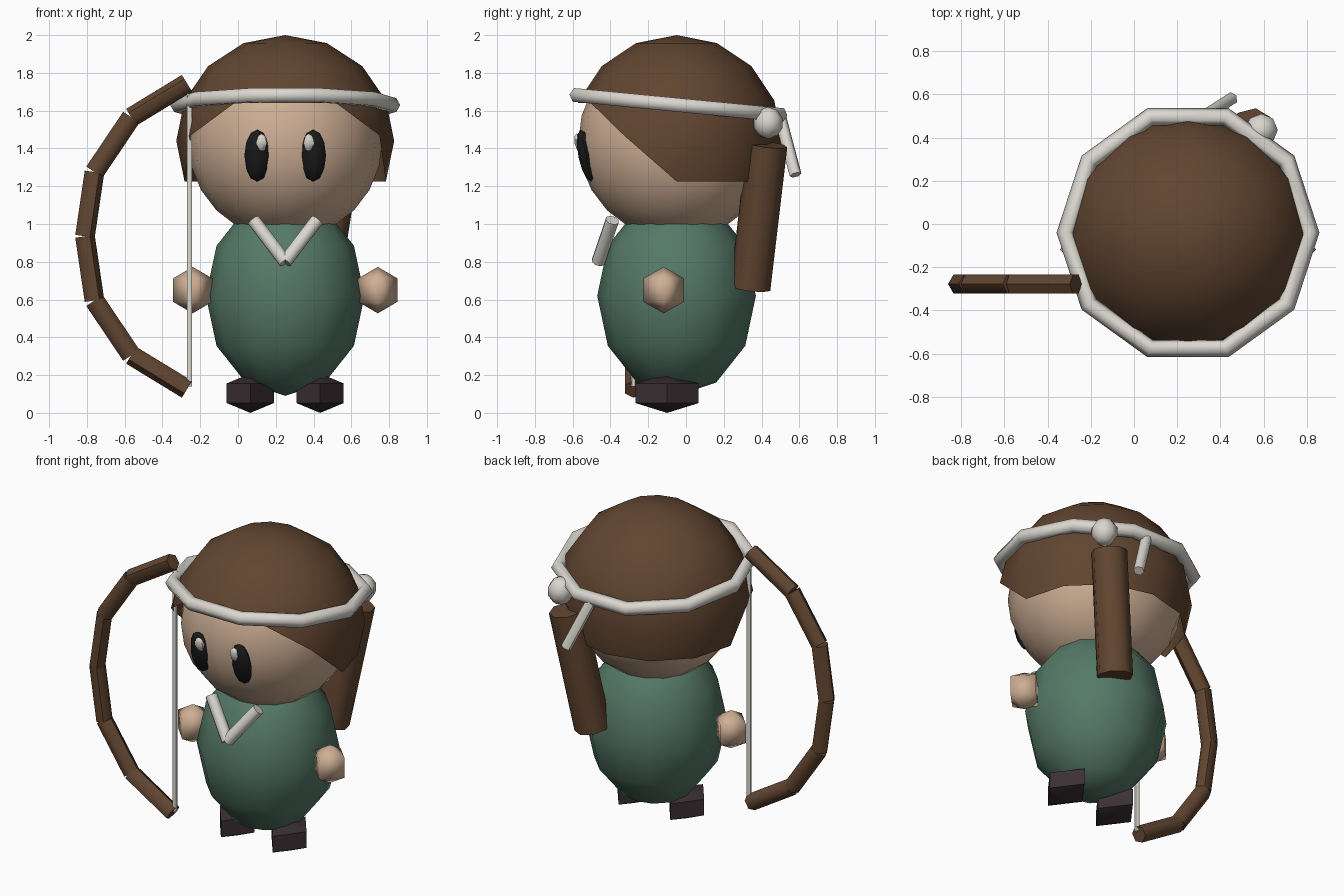
import bpy, bmesh, math
from mathutils import Vector, Matrix

cube = bpy.data.objects.get("Cube")
if cube:
    bpy.data.objects.remove(cube, do_unlink=True)


def material(name, r, g, b):
    m = bpy.data.materials.new(name)
    m.use_nodes = True
    m.diffuse_color = (r, g, b, 1)
    m.node_tree.nodes["Principled BSDF"].inputs["Base Color"].default_value = (r, g, b, 1)
    return m


BROWN = material("brown", 0.12, 0.06, 0.03)
SKIN = material("skin", 0.62, 0.43, 0.30)
GREEN = material("green", 0.09, 0.19, 0.135)
WHITE = material("off_white", 0.70, 0.68, 0.62)
BOOT = material("dark_boot", 0.045, 0.03, 0.035)
BLACK = material("black", 0.01, 0.01, 0.01)

CX, CY = 0.25, -0.05      # body axis
HEAD_Z = 1.44


def finish(bm, name, mat, angle=60):
    me = bpy.data.meshes.new(name)
    bmesh.ops.recalc_face_normals(bm, faces=bm.faces)
    bm.to_mesh(me)
    bm.free()
    ob = bpy.data.objects.new(name, me)
    bpy.context.collection.objects.link(ob)
    me.materials.append(mat)
    bpy.ops.object.select_all(action="DESELECT")
    ob.select_set(True)
    bpy.context.view_layer.objects.active = ob
    bpy.ops.object.shade_smooth_by_angle(angle=math.radians(angle))
    return ob


def ball(name, mat, centre, radii, segments=12, rings=8, tilt=0, angle=60):
    bm = bmesh.new()
    bmesh.ops.create_uvsphere(bm, u_segments=segments, v_segments=rings, radius=1)
    bm.transform(Matrix.LocRotScale(Vector(centre), Matrix.Rotation(tilt, 3, "X"), Vector(radii)))
    return finish(bm, name, mat, angle)


def rod(name, mat, a, b, radius, sides=8):
    a, b = Vector(a), Vector(b)
    bm = bmesh.new()
    bmesh.ops.create_cone(bm, cap_ends=True, segments=sides, radius1=radius,
                          radius2=radius, depth=(b - a).length)
    turn = (b - a).to_track_quat("Z", "Y").to_matrix().to_4x4()
    bm.transform(Matrix.Translation((a + b) / 2) @ turn)
    return finish(bm, name, mat)


# Body and head
ball("body", GREEN, (CX, CY, 0.62), (0.42, 0.42, 0.53), 12, 6)
ball("head", SKIN, (CX, CY, HEAD_Z), (0.515, 0.52, 0.52), 16, 12)

# Hair: a dome whose rim rises toward the face
R = 0.56
bm = bmesh.new()
bmesh.ops.create_uvsphere(bm, u_segments=12, v_segments=8, radius=R)
bmesh.ops.delete(bm, geom=[v for v in bm.verts if v.co.z < -0.5 * R], context="VERTS")
for v in bm.verts:
    front = -v.co.y / max(Vector(v.co.xy).length, 1e-6)
    rim = 0.2 if front > 0.8 else 0.03 if front > 0.4 else -1
    if v.co.z < rim - 0.001 and v.co.z < 0.9 * R:
        v.co.xy = Vector(v.co.xy).normalized() * math.sqrt(R * R - rim * rim)
        v.co.z = rim
bmesh.ops.remove_doubles(bm, verts=bm.verts, dist=0.005)
bmesh.ops.dissolve_degenerate(bm, dist=0.001, edges=bm.edges)
bm.transform(Matrix.Translation((CX, CY, HEAD_Z)) @ Matrix.Diagonal((1.03, 1, 1, 1)))
finish(bm, "hair", BROWN)

# Headband: a tilted ten-sided ring
bm = bmesh.new()
MAJOR, MINOR, TUBE = 10, 6, 0.042
grid = []
for i in range(MAJOR):
    a = math.tau * i / MAJOR
    row = []
    for j in range(MINOR):
        b = math.tau * j / MINOR
        r = 0.567 + TUBE * math.cos(b)
        row.append(bm.verts.new((r * math.cos(a), r * math.sin(a), TUBE * math.sin(b))))
    grid.append(row)
for i in range(MAJOR):
    for j in range(MINOR):
        k, l = (i + 1) % MAJOR, (j + 1) % MINOR
        bm.faces.new((grid[i][j], grid[k][j], grid[k][l], grid[i][l]))
bm.transform(Matrix.Translation((CX, -0.04, 1.63)) @ Matrix.Rotation(math.radians(-5.5), 4, "X"))
finish(bm, "headband", WHITE, 65)

# Knot, loose band end and ponytail at the back
ball("band_knot", WHITE, (0.59, 0.435, 1.535), (0.08, 0.08, 0.085), 8, 5)
rod("band_end", WHITE, (0.31, 0.49, 1.60), (0.45, 0.58, 1.26), 0.032, 6)
rod("ponytail", BROWN, (0.55, 0.43, 1.42), (0.43, 0.34, 0.66), 0.108, 8)

# Parts in left and right pairs
for side, s in (("right", -1), ("left", 1)):
    ball(side + "_hand", SKIN, (CX + s * 0.49, -0.118, 0.65), (0.121, 0.125, 0.123), 4, 3, angle=95)
    ball(side + "_foot", BOOT, (CX + s * 0.185, -0.1, 0.104), (0.144, 0.193, 0.104), 4, 3, angle=60)
    ball(side + "_eye", BLACK, (CX + s * 0.148, -0.53, 1.362), (0.068, 0.04, 0.14), 8, 6, 0.2)
    ball(side + "_eye_glint", WHITE, (CX + s * 0.125, -0.57, 1.43), (0.032, 0.02, 0.05), 6, 4, 0.2)
    rod(side + "_collar", WHITE, (CX + s * 0.168, -0.39, 1.02), (CX, -0.465, 0.80), 0.037)

# Bow: straight limbs along an arc, with a string
BOW_Y = -0.278
half = [(-0.27, 0.81), (-0.565, 0.63), (-0.76, 0.34), (-0.81, 0)]
path = [(x, BOW_Y, 0.935 + h) for x, h in half]
path += [(x, BOW_Y, 0.935 - h) for x, h in reversed(half[:-1])]
for i, (a, b) in enumerate(zip(path, path[1:])):
    rod(f"bow_limb_{i + 1}", BROWN, a, b, 0.052, 6)
rod("bow_string", WHITE, (-0.257, BOW_Y, 0.14), (-0.257, BOW_Y, 1.69), 0.015, 6)
